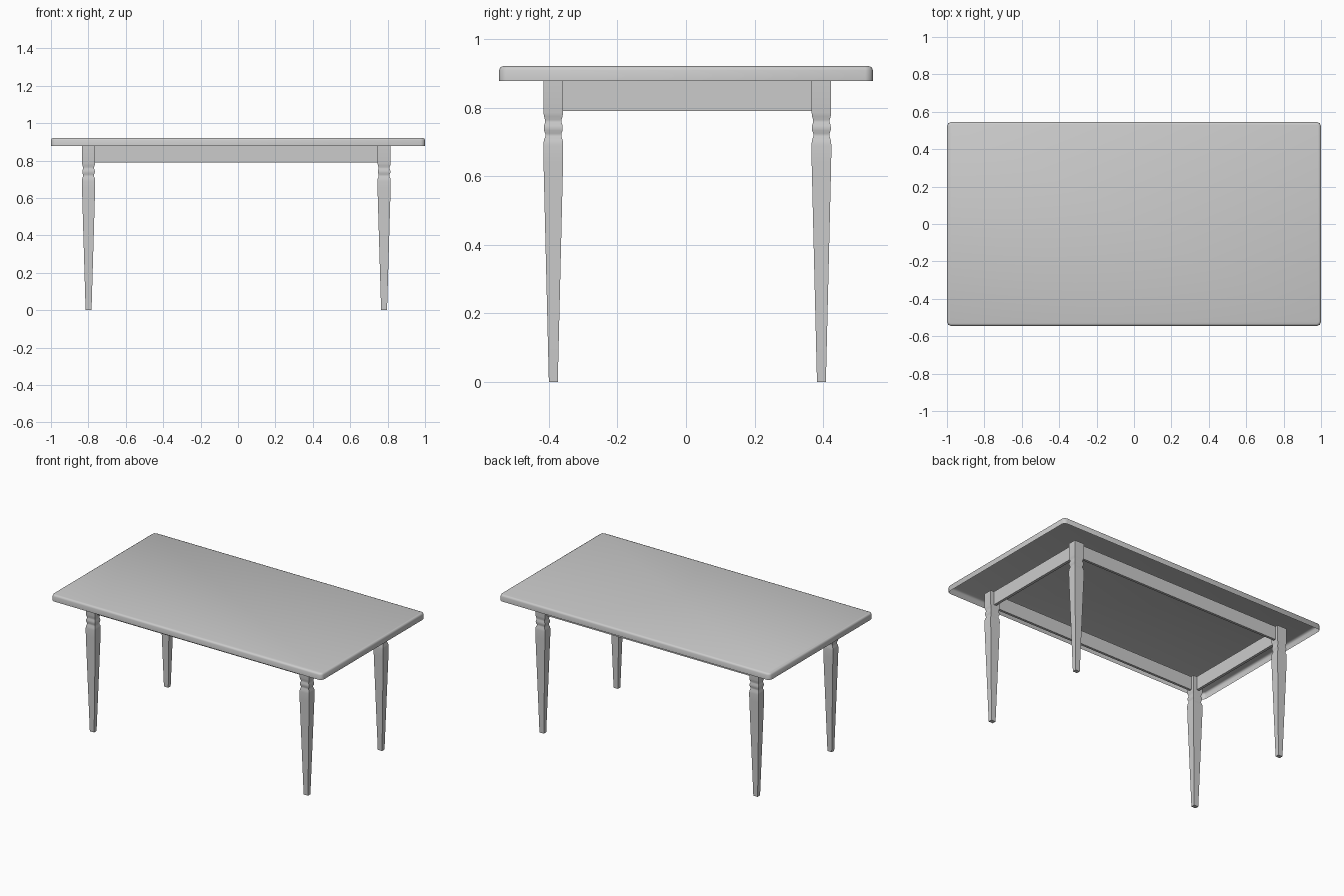
import bpy, bmesh, math

if "Cube" in bpy.data.objects:
    bpy.data.objects.remove(bpy.data.objects["Cube"])

LEG_X, LEG_Y = 0.79, 0.391     # half spacing of the legs
OFF_X, OFF_Y = -0.009, 0.004   # slight offset of the base under the top


def make_object(name, bm):
    mesh = bpy.data.meshes.new(name)
    bm.to_mesh(mesh)
    bm.free()
    obj = bpy.data.objects.new(name, mesh)
    bpy.context.collection.objects.link(obj)
    return obj


def box(size, centre):
    bm = bmesh.new()
    bmesh.ops.create_cube(bm, size=1)
    bmesh.ops.scale(bm, vec=size, verts=bm.verts)
    bmesh.ops.translate(bm, vec=centre, verts=bm.verts)
    return bm


def smooth(obj, angle):
    bpy.ops.object.select_all(action='DESELECT')
    obj.select_set(True)
    bpy.context.view_layer.objects.active = obj
    bpy.ops.object.shade_smooth_by_angle(angle=math.radians(angle))


# table top: a shell open underneath, rounded corners and softened upper edge
bm = box((2.0, 1.09, 0.043), (0, 0, 0.8995))
upright = [e for e in bm.edges if abs(e.verts[0].co.z - e.verts[1].co.z) > 0.01]
bmesh.ops.bevel(bm, geom=upright, offset=0.022, segments=2, profile=0.5, affect='EDGES')
rim = [e for e in bm.edges if all(v.co.z > 0.92 for v in e.verts)]
bmesh.ops.bevel(bm, geom=rim, offset=0.012, segments=2, profile=0.5, affect='EDGES')
bm.normal_update()
under = [f for f in bm.faces if f.normal.z < -0.9]
bmesh.ops.delete(bm, geom=under, context='FACES')
smooth(make_object("table_top", bm), 50)

# leg profile (half width along y, height); square section, wider along x
PROFILE = [(0.013, 0.0), (0.0285, 0.64), (0.029, 0.69), (0.0275, 0.705),
           (0.0235, 0.716), (0.0235, 0.724), (0.027, 0.733), (0.0275, 0.74),
           (0.027, 0.748), (0.024, 0.757), (0.024, 0.764), (0.027, 0.774),
           (0.0285, 0.785), (0.0285, 0.88)]
X_STRETCH = 1.22
CORNERS = ((-1, -1), (1, -1), (1, 1), (-1, 1))


def leg(name, x, y):
    bm = bmesh.new()
    rings = [[bm.verts.new((x + r * X_STRETCH * cx, y + r * cy, z)) for cx, cy in CORNERS]
             for r, z in PROFILE]
    for a, b in zip(rings, rings[1:]):
        for i in range(4):
            j = (i + 1) % 4
            bm.faces.new((a[i], a[j], b[j], b[i]))
    bm.faces.new(rings[0][::-1])
    bm.faces.new(rings[-1])
    smooth(make_object(name, bm), 40)


for sy, row in ((-1, "front"), (1, "back")):
    for sx, side in ((-1, "left"), (1, "right")):
        leg(f"{row}_{side}_leg", OFF_X + sx * LEG_X, OFF_Y + sy * LEG_Y)

# apron boards between the legs
for s, name in ((-1, "front_apron"), (1, "back_apron")):
    make_object(name, box((2 * LEG_X - 0.04, 0.016, 0.09),
                          (OFF_X, OFF_Y + s * LEG_Y, 0.835)))
for s, name in ((-1, "left_apron"), (1, "right_apron")):
    make_object(name, box((0.018, 2 * LEG_Y - 0.03, 0.09),
                          (OFF_X + s * LEG_X, OFF_Y, 0.835)))
